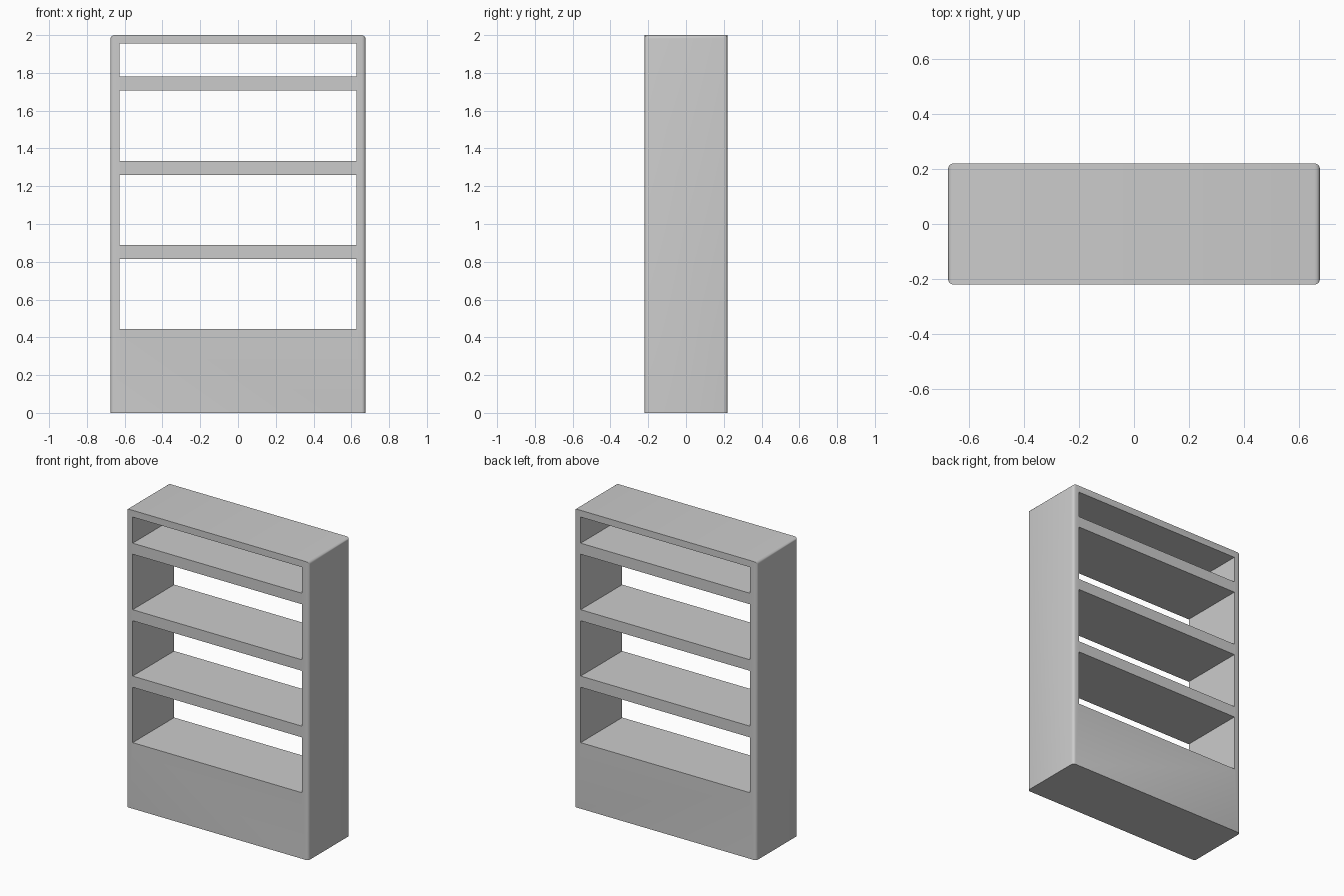
import bpy, bmesh
from mathutils import Matrix, Vector

if "Cube" in bpy.data.objects:
    bpy.data.objects.remove(bpy.data.objects["Cube"])

W, D, H = 1.35, 0.44, 2.0      # outer size
INNER_W = 1.254                # width between the side panels
OPENINGS = [(0.443, 0.814), (0.889, 1.26), (1.334, 1.706), (1.78, 1.955)]


def box(name, sx, sy, z0, z1):
    bm = bmesh.new()
    m = Matrix.Translation((0, 0, (z0 + z1) / 2)) @ Matrix.Diagonal((sx, sy, z1 - z0, 1))
    bmesh.ops.create_cube(bm, size=1, matrix=m)
    mesh = bpy.data.meshes.new(name)
    bm.to_mesh(mesh)
    bm.free()
    ob = bpy.data.objects.new(name, mesh)
    bpy.context.collection.objects.link(ob)
    return ob


# Solid carcass
shelf_unit = box("bookcase_body", W, D, 0, H)

# Round the upright corners and the two side edges of the top
bm = bmesh.new()
bm.from_mesh(shelf_unit.data)
edges = []
for e in bm.edges:
    d = e.verts[0].co - e.verts[1].co
    mid = (e.verts[0].co + e.verts[1].co) / 2
    if abs(d.z) > 0.1 or (abs(d.y) > 0.1 and mid.z > 1):
        edges.append(e)
bmesh.ops.bevel(bm, geom=edges, offset=0.02, segments=4, profile=0.5, affect='EDGES')
bm.to_mesh(shelf_unit.data)
bm.free()

# Cut the shelf openings right through
bpy.context.view_layer.objects.active = shelf_unit
shelf_unit.select_set(True)
for i, (z0, z1) in enumerate(OPENINGS):
    cutter = box(f"opening_cutter_{i}", INNER_W, D * 2, z0, z1)
    cutter.hide_render = True
    mod = shelf_unit.modifiers.new("opening", 'BOOLEAN')
    mod.operation = 'DIFFERENCE'
    mod.solver = 'EXACT'
    mod.object = cutter
    bpy.ops.object.modifier_apply(modifier=mod.name)
    bpy.data.objects.remove(cutter)

bpy.ops.object.shade_smooth_by_angle()
